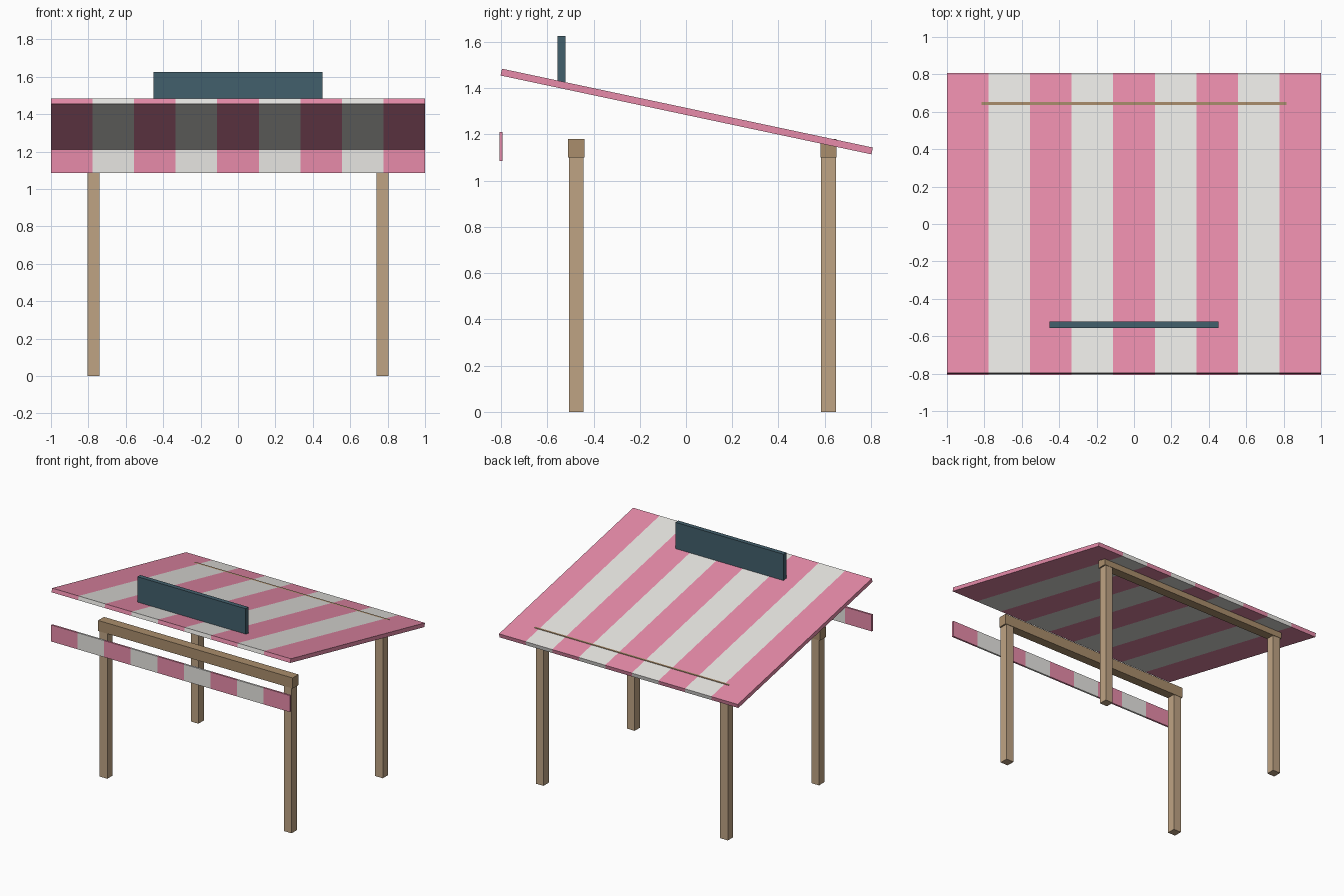
import bpy, bmesh, math
from mathutils import Matrix

if "Cube" in bpy.data.objects:
    bpy.data.objects.remove(bpy.data.objects["Cube"])


def material(name, rgb):
    m = bpy.data.materials.new(name)
    m.diffuse_color = (*rgb, 1)
    m.use_nodes = True
    m.node_tree.nodes["Principled BSDF"].inputs["Base Color"].default_value = m.diffuse_color
    return m


PINK = material("pink_cloth", (0.80, 0.26, 0.40))
WHITE = material("white_cloth", (0.80, 0.79, 0.76))
POST = material("post_wood", (0.52, 0.37, 0.23))
BEAM = material("beam_wood", (0.40, 0.27, 0.15))
SIGN = material("sign_blue", (0.055, 0.115, 0.15))


def finish(bm, name, mats):
    bmesh.ops.recalc_face_normals(bm, faces=bm.faces)
    mesh = bpy.data.meshes.new(name)
    bm.to_mesh(mesh)
    bm.free()
    for m in mats:
        mesh.materials.append(m)
    ob = bpy.data.objects.new(name, mesh)
    bpy.context.collection.objects.link(ob)
    return ob


def box(name, center, size, mat):
    bm = bmesh.new()
    bmesh.ops.create_cube(bm, size=1, matrix=Matrix.Translation(center) @ Matrix.Diagonal((*size, 1)))
    return finish(bm, name, [mat])


def striped_slab(name, center, size, tilt=0, stripes=9):
    """A slab cut along x into equal bands of alternating colour."""
    bm = bmesh.new()
    bmesh.ops.create_cube(bm, size=1, matrix=Matrix.Diagonal((*size, 1)))
    step = size[0] / stripes
    for i in range(1, stripes):
        bmesh.ops.bisect_plane(bm, geom=bm.verts[:] + bm.edges[:] + bm.faces[:],
                               plane_co=(-size[0] / 2 + i * step, 0, 0), plane_no=(1, 0, 0))
    for f in bm.faces:
        band = int((f.calc_center_median().x + size[0] / 2) / step)
        f.material_index = min(band, stripes - 1) % 2
    bm.transform(Matrix.Translation(center) @ Matrix.Rotation(tilt, 4, 'X'))
    return finish(bm, name, [PINK, WHITE])


# Sloping striped canopy and the hanging front valance
striped_slab("canopy", (0, 0.003, 1.299), (2.0, 1.64, 0.03), math.radians(-12))
striped_slab("front_valance", (0, -0.80, 1.147), (2.0, 0.014, 0.125))

# Posts and cross beams, front and back
for label, y in (("front", -0.475), ("back", 0.616)):
    for side, sx in (("left", -1), ("right", 1)):
        box(f"{label}_{side}_post", (sx * 0.772, y, 0.55), (0.064, 0.064, 1.10), POST)
    box(f"{label}_beam", (0, y, 1.14), (1.63, 0.07, 0.08), BEAM)

# Blank sign board standing on the canopy
box("sign_board", (0, -0.539, 1.525), (0.906, 0.034, 0.20), SIGN)
